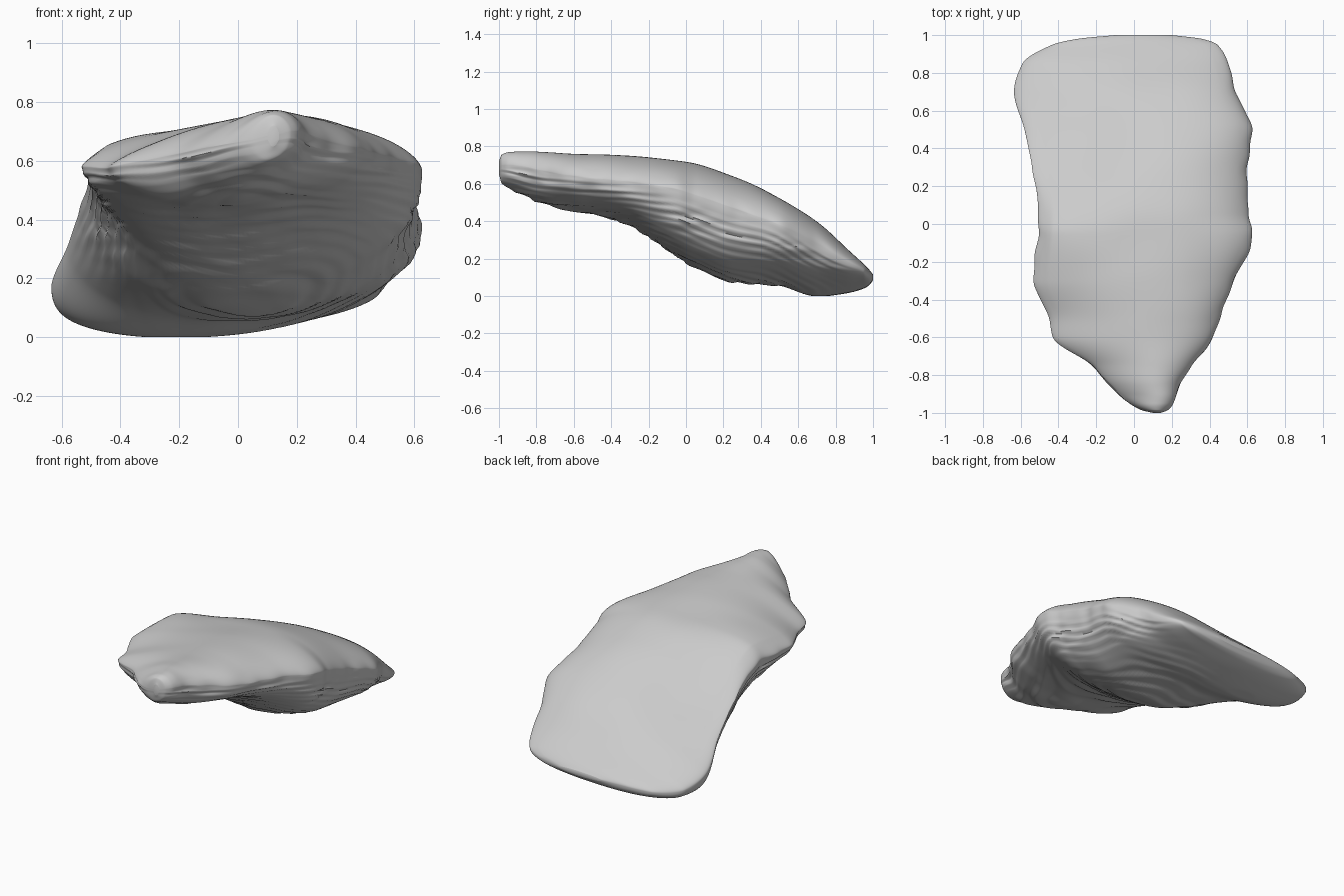
import bpy, bmesh, math
from mathutils import noise, Vector

if "Cube" in bpy.data.objects:
    bpy.data.objects.remove(bpy.data.objects["Cube"])

# Cross-sections along the shell: y, left x, right x, left rim z, right rim z, crown z, belly z
SECTIONS = [
    (-1.00, 0.10, 0.14, 0.685, 0.69, 0.72, 0.65),
    (-0.985, 0.04, 0.18, 0.67, 0.70, 0.755, 0.605),
    (-0.95, -0.02, 0.21, 0.66, 0.70, 0.765, 0.58),
    (-0.85, -0.13, 0.24, 0.64, 0.69, 0.765, 0.53),
    (-0.75, -0.22, 0.31, 0.62, 0.665, 0.76, 0.49),
    (-0.60, -0.43, 0.42, 0.58, 0.64, 0.75, 0.455),
    (-0.50, -0.45, 0.45, 0.575, 0.63, 0.75, 0.44),
    (-0.30, -0.53, 0.53, 0.58, 0.61, 0.745, 0.375),
    (-0.05, -0.51, 0.63, 0.58, 0.57, 0.725, 0.21),
    (0.05, -0.505, 0.605, 0.555, 0.54, 0.71, 0.15),
    (0.25, -0.53, 0.60, 0.46, 0.47, 0.64, 0.075),
    (0.50, -0.58, 0.62, 0.31, 0.38, 0.51, 0.055),
    (0.70, -0.635, 0.54, 0.17, 0.28, 0.37, 0.005),
    (0.85, -0.59, 0.50, 0.11, 0.19, 0.245, 0.02),
    (0.95, -0.43, 0.44, 0.09, 0.14, 0.16, 0.045),
    (0.98, -0.30, 0.36, 0.095, 0.12, 0.135, 0.06),
    (1.00, -0.10, 0.20, 0.10, 0.105, 0.115, 0.085),
]
# Broad swells and hollows on the top: x, y, radius, height
SWELLS = [(-0.42, -0.08, 0.22, 0.04), (-0.28, 0.40, 0.24, -0.04), (0.32, 0.80, 0.18, 0.012)]


def slope(i, k):
    """Monotone slope, so the curve never overshoots the sections."""
    if i == 0 or i == len(SECTIONS) - 1:
        j = min(i, len(SECTIONS) - 2)
        return (SECTIONS[j + 1][k] - SECTIONS[j][k]) / (SECTIONS[j + 1][0] - SECTIONS[j][0])
    a, b, c = SECTIONS[i - 1:i + 2]
    s0 = (b[k] - a[k]) / (b[0] - a[0])
    s1 = (c[k] - b[k]) / (c[0] - b[0])
    return 0 if s0 * s1 <= 0 else 2 * s0 * s1 / (s0 + s1)


def section(y):
    i = 0
    while i < len(SECTIONS) - 2 and y > SECTIONS[i + 1][0]:
        i += 1
    a, b = SECTIONS[i], SECTIONS[i + 1]
    h = b[0] - a[0]
    t = (y - a[0]) / h
    return [(2*t**3 - 3*t*t + 1) * a[k] + (t**3 - 2*t*t + t) * h * slope(i, k)
            + (3*t*t - 2*t**3) * b[k] + (t**3 - t*t) * h * slope(i + 1, k) for k in range(1, 7)]


def smooth(a, b, v):
    t = max(0.0, min(1.0, (v - a) / (b - a)))
    return t * t * (3 - 2 * t)


def shell_point(y, ang):
    xl, xr, zl, zr, zt, zb = section(y)
    c, s = math.cos(ang), math.sin(ang)
    half, mid, tilt = (xr - xl) / 2, (zl + zr) / 2, (zr - zl) / 2
    x = (xl + xr) / 2 + half * c
    z = mid + tilt * c
    ends = smooth(-1.0, -0.9, y) * (1 - smooth(0.8, 1.0, y))
    back = smooth(0.3, 0.75, y)
    # ragged strength: strong at the hinge and right side, calm at the rounded lip
    rough = (1 - smooth(0.3, 0.8, y - 0.25 * c)) * (0.25 + 0.75 * ends)
    if s >= 0:
        # smooth domed top, crown leaning to the right
        lean = 0.35 * ends * (1 - smooth(0.6, 0.95, y))
        z += (zt - mid) * s ** (1.4 - 0.4 * back) * (1 + lean * c) / (1 + 0.1 * lean)
        for sx, sy, r, h in SWELLS:
            z += h * min(1, s * 2) * math.exp(-((x - sx)**2 + (y - sy)**2) / r**2)
        z += 0.006 * ends * s * noise.noise(Vector((x * 4, y * 4, 1)))
    else:
        # cupped belly with stacked growth layers, left flank undercut
        d = -s
        depth = mid - zb
        left = smooth(-0.6, 0.6, -c)
        z -= depth * d ** (0.85 + 0.35 * left * (1 - back))
        wob = noise.noise(Vector((x * 2.5, y * 2.5, 5)))
        ph = d * depth / 0.04 + 1.8 * wob + 0.6 * y
        saw = ph - math.floor(ph)
        step = (saw if saw < 0.7 else (1 - saw) * 7 / 3) - 0.35
        fine = noise.noise(Vector((x * 7, y * 5, z * 22)))
        amp = rough * smooth(0.0, 0.3, d)
        x += c * amp * (0.022 * step + 0.012 * fine)
        z += amp * (0.014 * step + 0.008 * fine) * d
    # ragged rim
    rim = max(0, 1 - abs(s) * 2.5)
    x += c * rim * rough * 0.014 * noise.noise(Vector((c * 2, y * 9, 9)))
    return (x, y, max(z, 0.0))


# Skin rings of points along the shell, denser at both ends
ROWS, RING = 200, 220
bm = bmesh.new()
rings = []
for j in range(ROWS + 1):
    y = -math.cos(math.pi * j / ROWS)
    rings.append([bm.verts.new(shell_point(y, 2 * math.pi * i / RING)) for i in range(RING)])
for a, b in zip(rings, rings[1:]):
    for i in range(RING):
        k = (i + 1) % RING
        bm.faces.new((a[i], a[k], b[k], b[i]))
bm.faces.new(rings[0])
bm.faces.new(rings[-1])
bmesh.ops.recalc_face_normals(bm, faces=bm.faces)

mesh = bpy.data.meshes.new("oyster_shell")
bm.to_mesh(mesh)
bm.free()
shell = bpy.data.objects.new("oyster_shell", mesh)
bpy.context.collection.objects.link(shell)
bpy.context.view_layer.objects.active = shell
shell.select_set(True)
bpy.ops.object.shade_smooth_by_angle(angle=math.radians(50))
